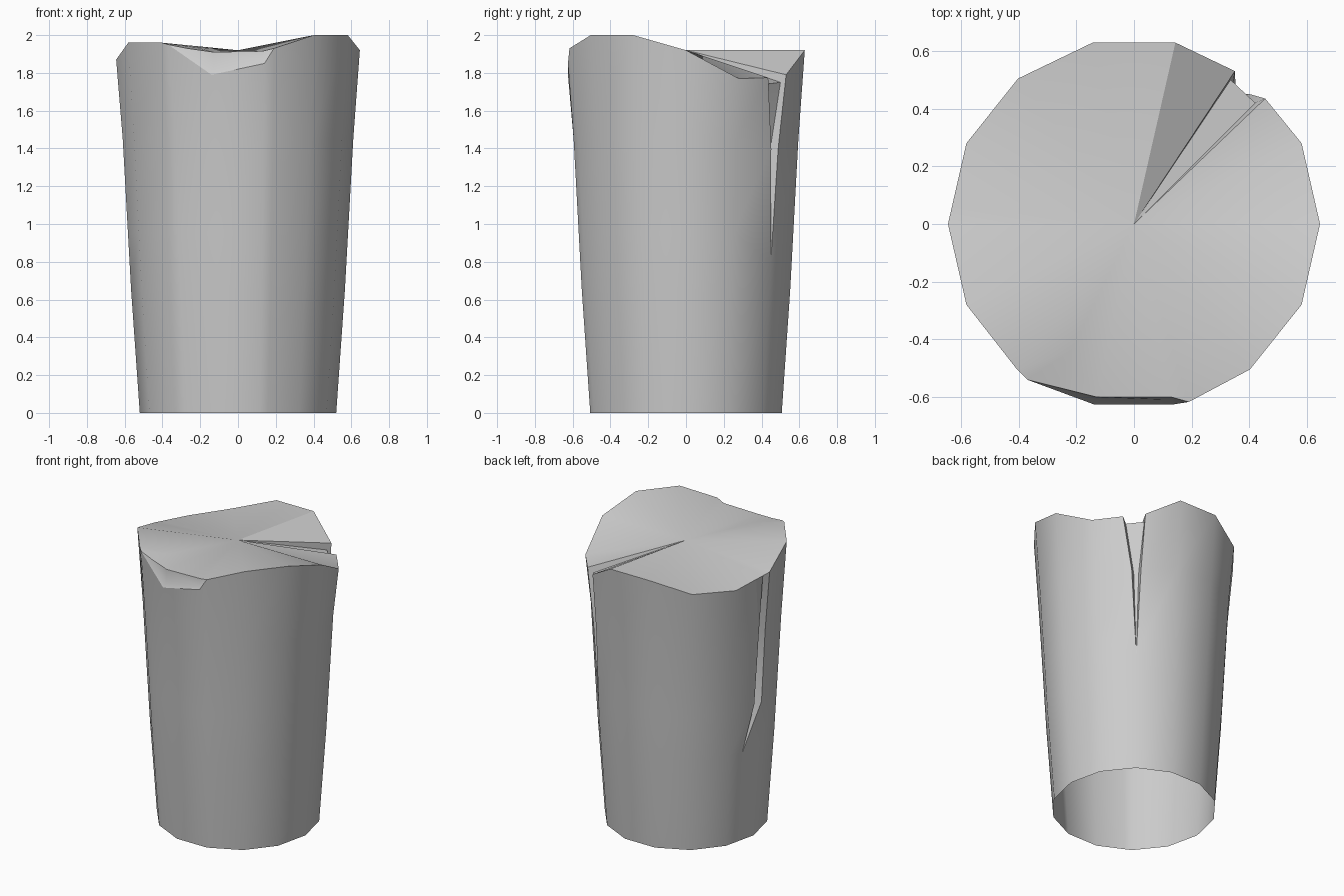
import bpy, bmesh, math
from mathutils import Vector

if "Cube" in bpy.data.objects:
    bpy.data.objects.remove(bpy.data.objects["Cube"])

N, STEP = 14, 360 / 14
ROWS = [0, 0.65, 0.95, 1.45]
PROFILE = [(0, .52), (.6, .563), (1.5, .613), (1.87, .645)]
# rim height at every corner, counter-clockwise from +x
RIM = [1.92, 1.77, 1.78, 1.92, 1.92, 1.84, 1.83, 1.87, 1.96, 1.96, 1.79, 1.85, 2.0, 2.0]


def radius(z):
    for (z0, r0), (z1, r1) in zip(PROFILE, PROFILE[1:]):
        if z <= z1:
            return r0 + (r1 - r0) * (z - z0) / (z1 - z0)
    return PROFILE[-1][1]


def on_side(deg, z, inset=0.0, r=None):
    """Point on the faceted wall at a compass angle."""
    d = (deg % STEP) - STEP / 2
    rr = (r or radius(z)) * math.cos(math.pi / N) / math.cos(math.radians(d)) - inset
    a = math.radians(deg)
    return Vector((rr * math.cos(a), rr * math.sin(a), z))


def column(deg, top):
    return [on_side(deg, z) for z in ROWS] + [Vector(top)]


def corner(i):
    return column(i * STEP, on_side(i * STEP, RIM[i], r=.645))


bm = bmesh.new()


def face(*pts):
    bm.faces.new([bm.verts.new(p) for p in pts])


# wall columns, with the long back crack replacing corner 2
cols = [corner(0), corner(1)]
a2 = 2 * STEP
base, tip = on_side(a2, 0), on_side(a2, .8)
crack = [((.455, .435, 1.775), -2.8, 0), ((.42, .42, 1.74), -1.6, .05),
         ((.335, .50, 1.75), 1.6, .045), ((.35, .53, 1.79), 2.8, 0)]
for top, da, inset in crack:
    cols.append([base, on_side(a2, .65), tip, on_side(a2 + da, 1.4, inset), Vector(top)])
cols += [corner(i) for i in (3, 4, 5, 6)]

# thin side crack that stays below the rim
p6, p7 = cols[-1][4], corner(7)[4]
rim_pt = p6.lerp(p7, .6)
foot, tip2 = on_side(165, 0), on_side(165, .63)
cols.append([foot, tip2, on_side(174, .95), on_side(175, 1.45), rim_pt])
cols.append([foot, tip2, on_side(177, .95, .05), on_side(177.5, 1.45, .05), p6.lerp(p7, .8)])
cols.append([foot, tip2] + corner(7)[2:])
cols += [corner(i) for i in (7, 8)]

# front chip: rim dips between P and Q
A, P = Vector((-.405, -.505, 1.96)), Vector((-.37, -.54, 1.95))
B, C = Vector((-.14, -.625, 1.79)), Vector((.14, -.625, 1.85))
Q = Vector((.19, -.617, 1.93))
cols.append(column(9 * STEP, A))
cols.append(column(9.2 * STEP, P))
cols.append(column(10 * STEP, B))
cols.append(column(11 * STEP, C))
cols.append(column(11.2 * STEP, Q))
cols += [corner(12), corner(13)]

for c0, c1 in zip(cols, cols[1:] + cols[:1]):
    for k in range(4):
        face(c0[k], c1[k], c1[k + 1], c0[k + 1])

# top fan, leaving out the chipped stretch
mid = Vector((0, 0, 1.92))
K, T = Vector((-.22, -.44, 1.935)), Vector((-.27, -.565, 1.93))
W1, W2 = Vector((-.13, -.60, 1.91)), Vector((.13, -.60, 1.915))
L1, L2 = Vector((-.13, -.608, 1.82)), Vector((.13, -.61, 1.865))
for c0, c1 in zip(cols, cols[1:] + cols[:1]):
    if c0[4] not in (A, P, B, C):
        face(mid, c0[4], c1[4])
for f in ((mid, A, K), (mid, K, W1), (mid, W1, W2), (mid, W2, Q),
          (A, P, K), (K, P, T), (K, T, W1),
          (T, L1, W1), (W1, L1, L2, W2), (W2, L2, Q),
          (P, B, L1, T), (B, C, L2, L1), (C, Q, L2)):
    face(*f)

bmesh.ops.remove_doubles(bm, verts=bm.verts, dist=.0005)
bmesh.ops.dissolve_degenerate(bm, edges=bm.edges, dist=.0005)
bmesh.ops.recalc_face_normals(bm, faces=bm.faces)
# the shell is open underneath, so make sure it faces outwards
if sum(f.normal.dot(f.calc_center_median() - Vector((0, 0, 1))) * f.calc_area() for f in bm.faces) < 0:
    bmesh.ops.reverse_faces(bm, faces=bm.faces)

mesh = bpy.data.meshes.new("broken_pillar")
bm.to_mesh(mesh)
bm.free()
obj = bpy.data.objects.new("broken_pillar", mesh)
bpy.context.collection.objects.link(obj)
bpy.context.view_layer.objects.active = obj
obj.select_set(True)
bpy.ops.object.shade_smooth_by_angle(angle=math.radians(30))
